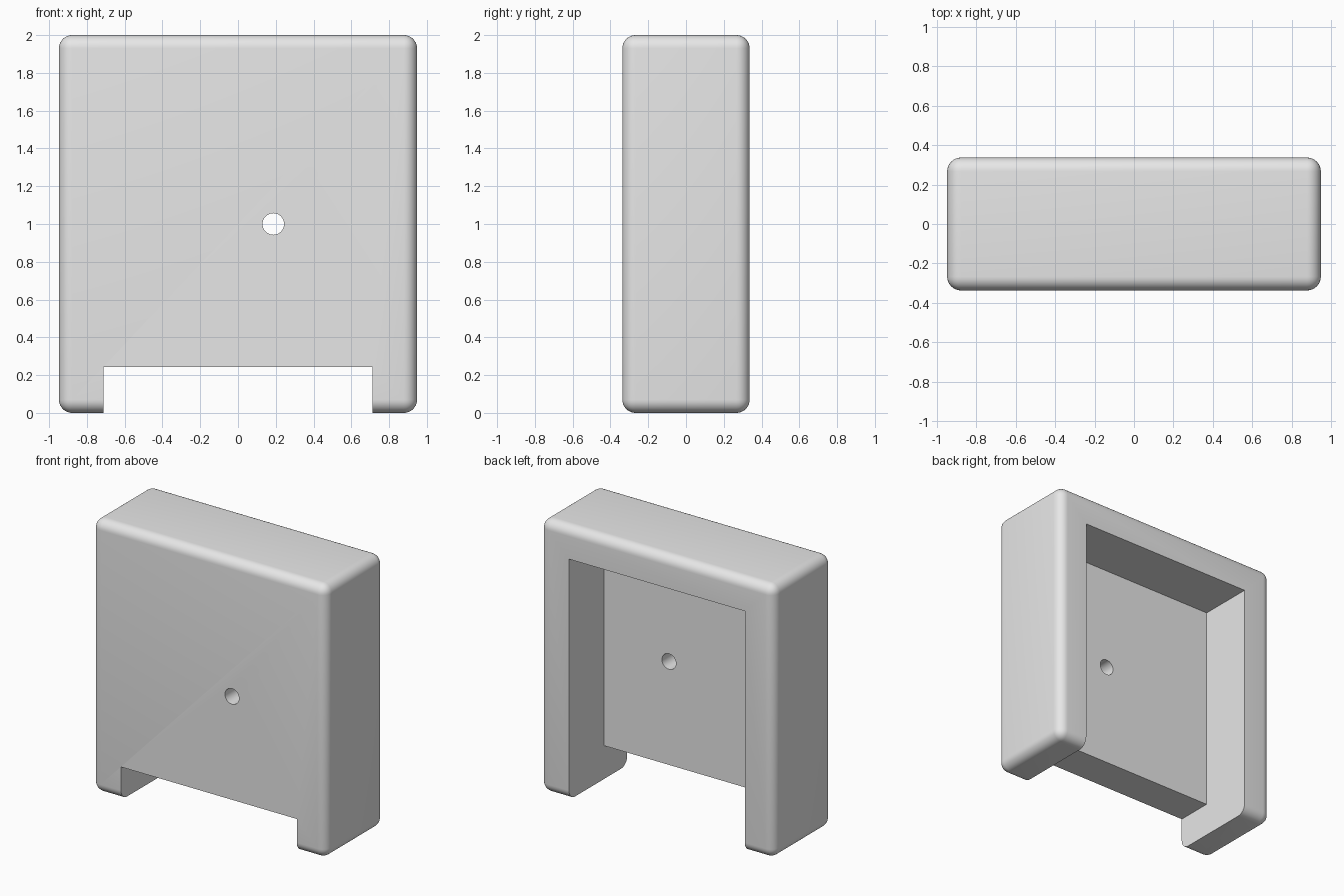
import bpy
import math

old = bpy.data.objects.get("Cube")
if old:
    bpy.data.objects.remove(old, do_unlink=True)

WIDTH, DEPTH, HEIGHT = 1.896, 0.674, 2.0
INNER = 0.712          # half width of the opening
FLOOR_Y = -0.07        # inner face of the front plate
FILLET = 0.07

grey = bpy.data.materials.new("light_grey")
grey.use_nodes = True
grey.diffuse_color = (0.8, 0.8, 0.8, 1)
grey.node_tree.nodes["Principled BSDF"].inputs["Base Color"].default_value = (0.8, 0.8, 0.8, 1)


def box(name, low, high):
    """Axis-aligned box between two corners."""
    centre = [(a + b) / 2 for a, b in zip(low, high)]
    bpy.ops.mesh.primitive_cube_add(size=1, location=centre)
    ob = bpy.context.object
    ob.name = name
    ob.scale = [b - a for a, b in zip(low, high)]
    bpy.ops.object.transform_apply(location=True, rotation=False, scale=True)
    ob.data.materials.append(grey)
    return ob


def apply_modifier(ob, mod):
    bpy.context.view_layer.objects.active = ob
    bpy.ops.object.modifier_apply(modifier=mod.name)


def cut(ob, cutter):
    """Subtract the cutter and discard it."""
    cutter.hide_render = True
    mod = ob.modifiers.new("cut", 'BOOLEAN')
    mod.operation = 'DIFFERENCE'
    mod.solver = 'EXACT'
    mod.object = cutter
    apply_modifier(ob, mod)
    bpy.data.objects.remove(cutter, do_unlink=True)


# Outer block with rounded edges
body = box("housing", (-WIDTH / 2, -DEPTH / 2, 0), (WIDTH / 2, DEPTH / 2, HEIGHT))
bevel = body.modifiers.new("fillet", 'BEVEL')
bevel.width = FILLET
bevel.segments = 8
apply_modifier(body, bevel)

# Pocket open to the back and bottom
cut(body, box("pocket_cutter", (-INNER, FLOOR_Y, -0.2), (INNER, 0.6, 1.765)))

# Notch through the bottom of the front plate
cut(body, box("notch_cutter", (-INNER, -0.6, -0.2), (INNER, 0.2, 0.243)))

# Round hole through the front plate
bpy.ops.mesh.primitive_cylinder_add(vertices=48, radius=0.057, depth=0.6,
                                    location=(0.187, -0.2, 1.0),
                                    rotation=(math.pi / 2, 0, 0))
hole = bpy.context.object
hole.name = "hole_cutter"
hole.data.materials.append(grey)
cut(body, hole)

# Smooth fillets, sharp cut edges
bpy.ops.object.select_all(action='DESELECT')
body.select_set(True)
bpy.context.view_layer.objects.active = body
bpy.ops.object.shade_smooth_by_angle(angle=math.radians(30))
